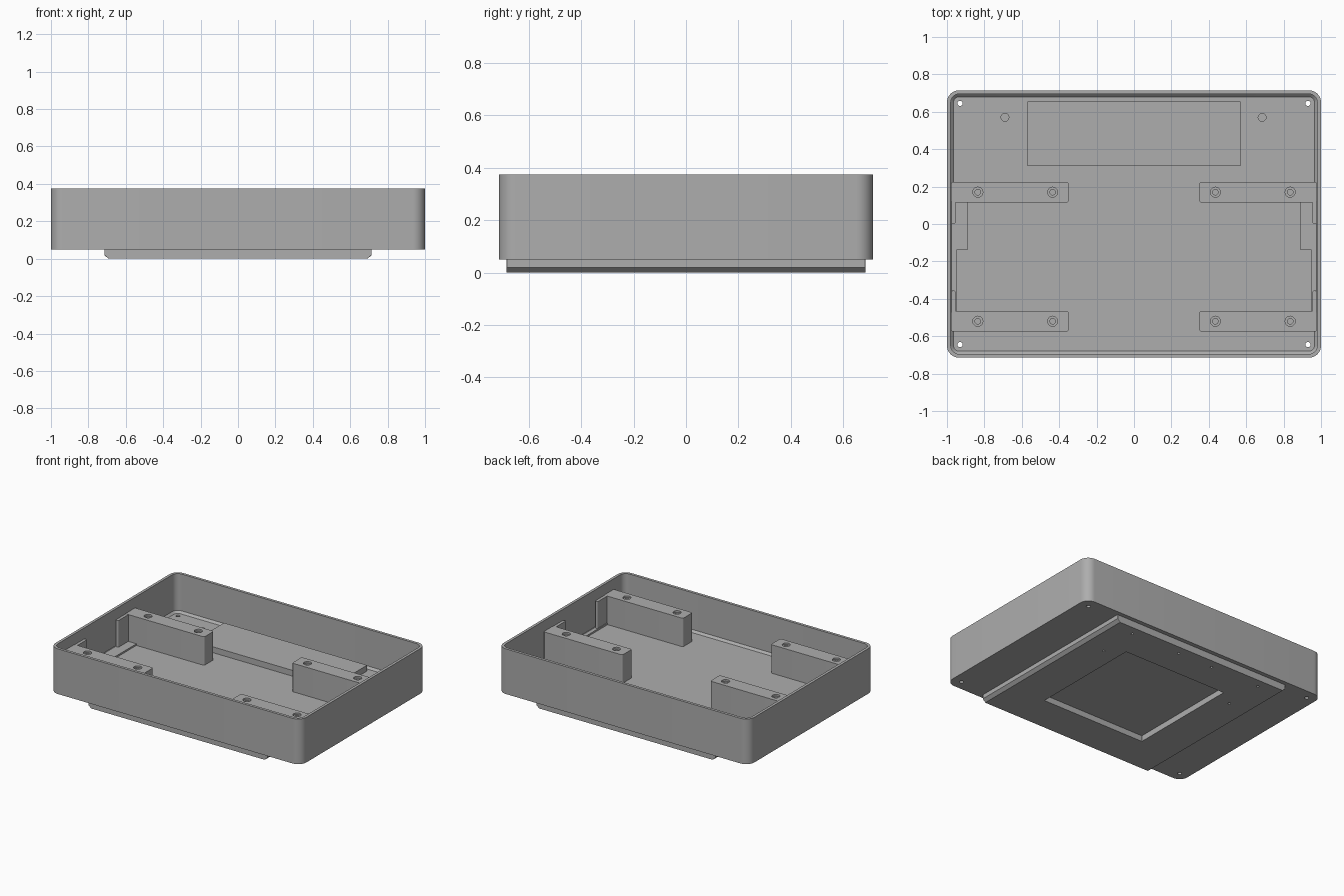
import bpy, bmesh, math

if "Cube" in bpy.data.objects:
    bpy.data.objects.remove(bpy.data.objects["Cube"])

FLOOR, RAIL_TOP, BOTTOM, TOP = 0.095, 0.30, 0.05, 0.375

grey = bpy.data.materials.new("mid grey")
grey.diffuse_color = (0.42, 0.42, 0.42, 1)
grey.use_nodes = True
grey.node_tree.nodes["Principled BSDF"].inputs["Base Color"].default_value = grey.diffuse_color


def rounded(x0, x1, y0, y1, r, steps=8):
    """Outline of a rectangle with rounded corners."""
    pts = []
    for i, (cx, cy) in enumerate([(x1 - r, y1 - r), (x0 + r, y1 - r),
                                  (x0 + r, y0 + r), (x1 - r, y0 + r)]):
        for s in range(steps + 1):
            a = math.pi / 2 * (i + s / steps)
            pts.append((cx + r * math.cos(a), cy + r * math.sin(a)))
    return pts


def circle(cx, cy, r, n=20):
    return [(cx + r * math.cos(2 * math.pi * i / n),
             cy + r * math.sin(2 * math.pi * i / n)) for i in range(n)]


def loft(name, layers):
    """Skin a stack of (outline, z) layers and cap both ends."""
    bm = bmesh.new()
    rings = [[bm.verts.new((x, y, z)) for x, y in pts] for pts, z in layers]
    n = len(rings[0])
    for a, b in zip(rings, rings[1:]):
        for i in range(n):
            j = (i + 1) % n
            bm.faces.new((a[i], a[j], b[j], b[i]))
    bm.faces.new(rings[0][::-1])
    bm.faces.new(rings[-1])
    bmesh.ops.recalc_face_normals(bm, faces=bm.faces)
    me = bpy.data.meshes.new(name)
    bm.to_mesh(me)
    bm.free()
    me.materials.append(grey)
    ob = bpy.data.objects.new(name, me)
    bpy.context.collection.objects.link(ob)
    return ob


def prism(name, pts, z0, z1):
    return loft(name, [(pts, z0), (pts, z1)])


def select(ob):
    bpy.ops.object.select_all(action='DESELECT')
    ob.select_set(True)
    bpy.context.view_layer.objects.active = ob


def cut(ob, cutters):
    """Subtract each cutter from the part, then discard it."""
    select(ob)
    for c in cutters:
        mod = ob.modifiers.new("cut", 'BOOLEAN')
        mod.operation, mod.solver, mod.object = 'DIFFERENCE', 'EXACT', c
        bpy.ops.object.modifier_apply(modifier=mod.name)
        bpy.data.objects.remove(c)


def drill(spots, r, z0, z1):
    return [prism("drill", circle(x, y, r), z0, z1) for x, y in spots]


def inset(d):
    return rounded(-1 + d, 1 - d, -0.715 + d, 0.715 - d, 0.065 - d)


parts = []

# Open tray with thin walls and a small bevel around the floor
tray = loft("tray", [(inset(0), BOTTOM), (inset(0), TOP), (inset(0.02), TOP),
                     (inset(0.02), FLOOR + 0.015), (inset(0.035), FLOOR)])
corners = [(sx * 0.93, sy * 0.645) for sx in (-1, 1) for sy in (-1, 1)]
cut(tray, drill(corners, 0.014, 0, 0.2))
cut(tray, drill([(-0.69, 0.57), (0.685, 0.57)], 0.021, 0.065, 0.2))
parts.append(tray)

# Base plate: chamfered along its two short sides, square recess beneath
base = loft("base_plate", [
    (rounded(-w, w, -0.685, 0.685, 0.002, 1), z)
    for w, z in ((0.693, 0), (0.715, 0.02), (0.715, BOTTOM))])
recess = prism("recess", rounded(-0.415, 0.415, -0.415, 0.415, 0.002, 1), -0.1, 0.042)
screws = [(s * x, y) for s in (-1, 1) for x, y in ((0.535, 0.33), (0.535, 0.62), (0.14, 0.62))]
cut(base, [recess] + drill(screws, 0.009, -0.1, 0.04))
parts.append(base)

# Raised pad on the floor near the back
parts.append(prism("raised_pad", [(-0.57, 0.31), (0.57, 0.31), (0.57, 0.655), (-0.57, 0.655)],
                   FLOOR - 0.02, 0.137))

for side, s in (("left", -1), ("right", 1)):
    def span(a, b, y0, y1, r):
        return rounded(min(s * a, s * b), max(s * a, s * b), y0, y1, r)

    # Low step on the floor along the side wall
    step = [(0.985, -0.47), (0.95, -0.47), (0.95, -0.138),
            (0.89, -0.138), (0.89, 0.12), (0.985, 0.12)]
    parts.append(prism(side + "_floor_step", [(s * x, y) for x, y in step],
                       FLOOR - 0.02, FLOOR + 0.012))

    for row, y0, f0, f1 in (("back", 0.115, 0.0, 0.14), ("front", -0.575, -0.49, -0.355)):
        # Mounting rail with two counterbored screw holes
        rail = prism(f"{side}_{row}_rail", span(0.35, 0.978, y0, y0 + 0.11, 0.012),
                     FLOOR - 0.02, RAIL_TOP)
        holes = [(s * x, y0 + 0.055) for x in (0.435, 0.835)]
        cut(rail, drill(holes, 0.027, RAIL_TOP - 0.012, 0.4) + drill(holes, 0.015, 0.18, 0.4))
        parts.append(rail)

        # Thin fin running along the wall from the rail
        parts.append(prism(f"{side}_{row}_fin", span(0.955, 0.976, f0, f1, 0.01),
                           FLOOR - 0.02, RAIL_TOP - 0.001))

for ob in parts:
    select(ob)
    bpy.ops.object.shade_smooth_by_angle(angle=math.radians(30))
